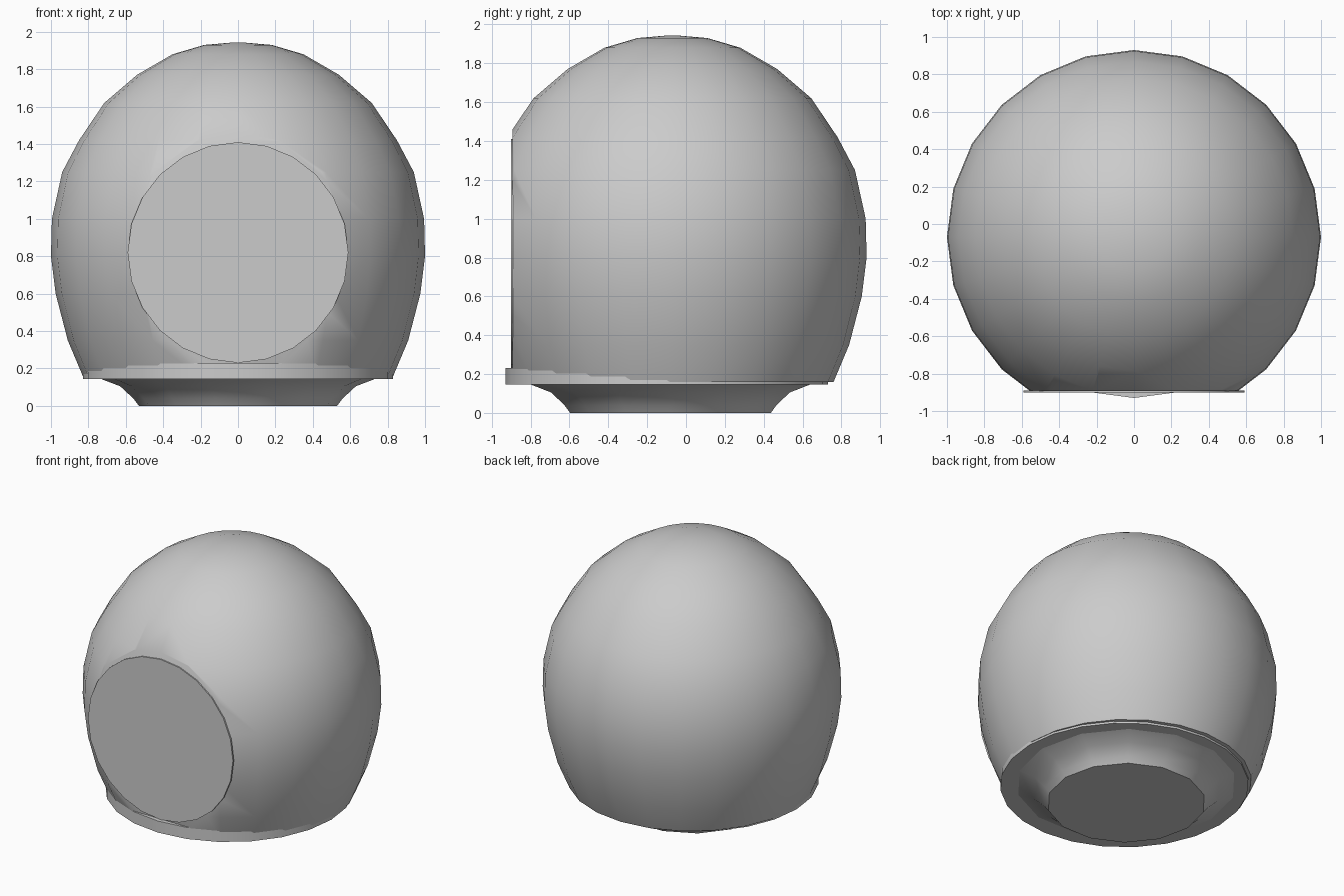
import bpy
import bmesh
from math import cos, sin, pi, radians
from mathutils import Matrix

cube = bpy.data.objects.get("Cube")
if cube:
    bpy.data.objects.remove(cube)

grey = bpy.data.materials.new("plain grey")
grey.use_nodes = True
colour = (0.6, 0.6, 0.6, 1)
grey.diffuse_color = colour
grey.node_tree.nodes["Principled BSDF"].inputs["Base Color"].default_value = colour


def finish(bm, name, angle):
    bmesh.ops.recalc_face_normals(bm, faces=bm.faces)
    mesh = bpy.data.meshes.new(name)
    bm.to_mesh(mesh)
    bm.free()
    mesh.materials.append(grey)
    obj = bpy.data.objects.new(name, mesh)
    bpy.context.collection.objects.link(obj)
    bpy.ops.object.select_all(action="DESELECT")
    obj.select_set(True)
    bpy.context.view_layer.objects.active = obj
    bpy.ops.object.shade_smooth_by_angle(angle=radians(angle))
    return obj


def lathe(profile, sides, y):
    """Closed solid of revolution about a vertical axis at the given y."""
    bm = bmesh.new()
    rings = [[bm.verts.new((r * cos(2 * pi * i / sides), y + r * sin(2 * pi * i / sides), z))
              for i in range(sides)] for r, z in profile]
    for low, high in zip(rings, rings[1:]):
        for i in range(sides):
            j = (i + 1) % sides
            bm.faces.new((low[i], low[j], high[j], high[i]))
    bm.faces.new(rings[0][::-1])
    bm.faces.new(rings[-1])
    return bm


# Dome, sliced flat at the front
dome = lathe([(0.83, 0.16), (0.91, 0.35), (0.975, 0.6), (1.0, 0.8), (0.995, 1.0),
              (0.94, 1.25), (0.85, 1.42), (0.715, 1.62), (0.54, 1.77),
              (0.35, 1.88), (0.18, 1.93), (0.04, 1.942)], 24, -0.07)
cut = bmesh.ops.bisect_plane(dome, geom=dome.verts[:] + dome.edges[:] + dome.faces[:],
                             plane_co=(0, -0.893, 0), plane_no=(0, -1, 0), clear_outer=True)
rim = [e for e in cut["geom_cut"] if isinstance(e, bmesh.types.BMEdge)]
bmesh.ops.holes_fill(dome, edges=rim)
finish(dome, "dome", 35)

# Round plate on the flat front
disc = bmesh.new()
bmesh.ops.create_cone(disc, cap_ends=True, segments=24, radius1=0.59, radius2=0.59, depth=0.012,
                      matrix=Matrix.Translation((0, -0.896, 0.82)) @ Matrix.Rotation(pi / 2, 4, "X"))
finish(disc, "front_plate", 30)

# Collar under the dome, showing as a lip at the front
finish(lathe([(0.83, 0.145), (0.83, 0.23)], 24, -0.1), "collar", 30)

# Flared foot
finish(lathe([(0.53, 0.0), (0.56, 0.04), (0.63, 0.105), (0.74, 0.147)], 14, -0.08), "foot", 30)
